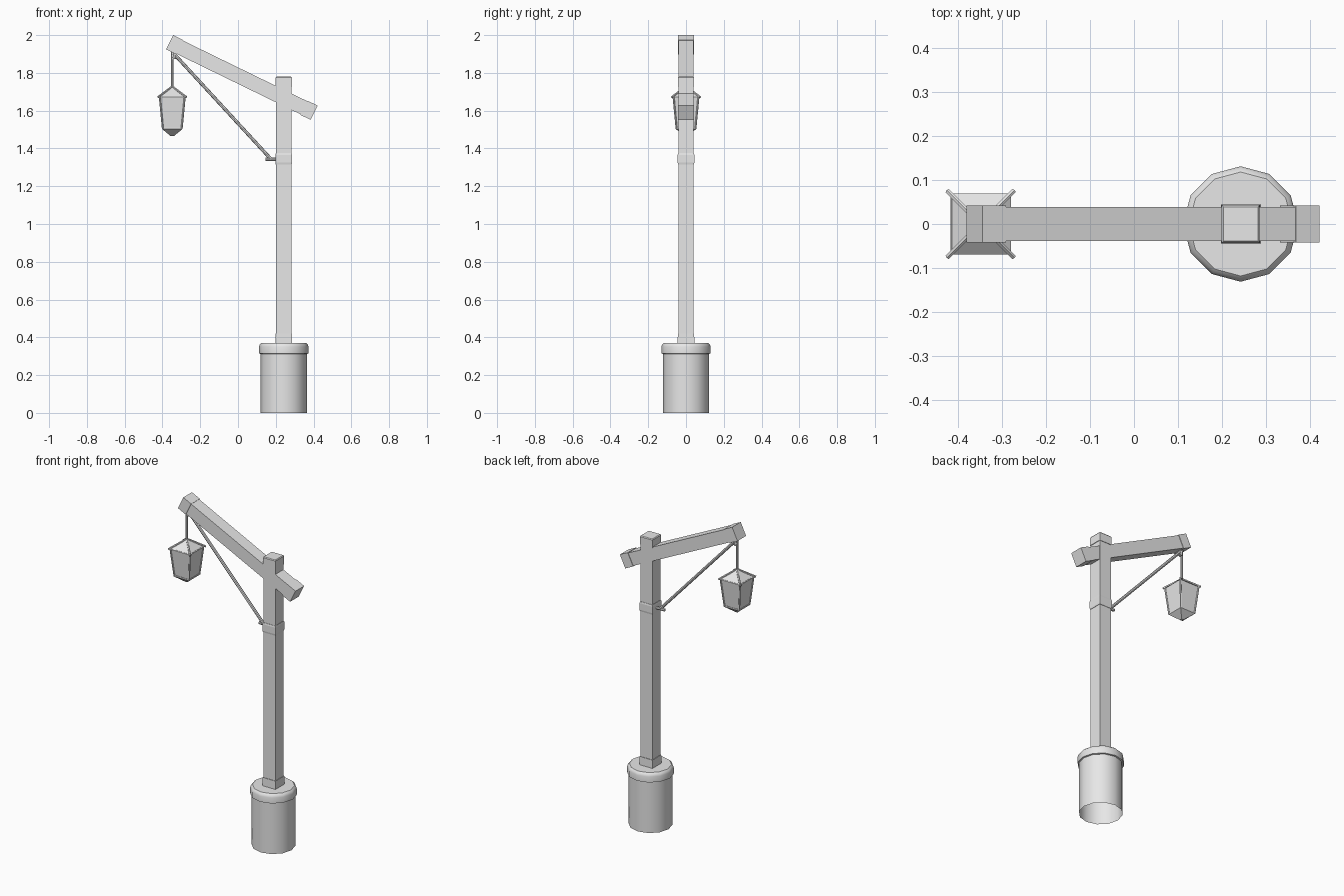
import bpy
import bmesh
from math import cos, sin, pi, sqrt, atan2
from mathutils import Vector

old = bpy.data.objects.get("Cube")
if old:
    bpy.data.objects.remove(old, do_unlink=True)

# Single plain material
grey = bpy.data.materials.new("plain grey")
grey.use_nodes = True
colour = (0.8, 0.8, 0.8, 1)
grey.diffuse_color = colour
grey.node_tree.nodes["Principled BSDF"].inputs["Base Color"].default_value = colour

POST_X = 0.242
LAMP_X = -0.348


def finish(name, bm, smooth=False):
    bmesh.ops.recalc_face_normals(bm, faces=bm.faces)
    mesh = bpy.data.meshes.new(name)
    bm.to_mesh(mesh)
    bm.free()
    mesh.materials.append(grey)
    obj = bpy.data.objects.new(name, mesh)
    bpy.context.collection.objects.link(obj)
    if smooth:
        bpy.ops.object.select_all(action="DESELECT")
        obj.select_set(True)
        bpy.context.view_layer.objects.active = obj
        bpy.ops.object.shade_smooth_by_angle(angle=0.61)
    return obj


def lathe(name, x, profile, sides=4, bottom=True, smooth=False):
    """Stack rings of (half width, height); four sides give a square column."""
    bm = bmesh.new()
    grow, turn = (sqrt(2), pi / 4) if sides == 4 else (1, 0)
    rings = []
    for r, z in profile:
        angles = [turn + 2 * pi * i / sides for i in range(sides)]
        rings.append([bm.verts.new((x + r * grow * cos(a), r * grow * sin(a), z))
                      for a in angles])
    for low, high in zip(rings, rings[1:]):
        for i in range(sides):
            j = (i + 1) % sides
            bm.faces.new((low[i], low[j], high[j], high[i]))
    bm.faces.new(rings[-1])
    if bottom:
        bm.faces.new(rings[0][::-1])
    return finish(name, bm, smooth)


def rod(name, start, end, radius, sides=8):
    start, end = Vector(start), Vector(end)
    bm = bmesh.new()
    bmesh.ops.create_cone(bm, cap_ends=True, segments=sides, radius1=radius,
                          radius2=radius, depth=(end - start).length)
    obj = finish(name, bm, smooth=sides > 6)
    obj.location = (start + end) / 2
    obj.rotation_mode = "QUATERNION"
    obj.rotation_quaternion = (end - start).to_track_quat("Z", "Y")
    return obj


# Round base, open underneath, with a rounded rim
lathe("base", POST_X, [(0.123, 0), (0.123, 0.315)], 12, bottom=False, smooth=True)
lathe("base_rim", POST_X, [(0.122, 0.312), (0.131, 0.315), (0.131, 0.35),
                           (0.127, 0.362), (0.118, 0.37)], 12, smooth=True)

# Square post with its collars
lathe("post", POST_X, [(0.04, 0.36), (0.04, 1.77)])
lathe("post_foot", POST_X, [(0.045, 0.365), (0.043, 0.42)])
lathe("post_band", POST_X, [(0.042, 1.315), (0.044, 1.325), (0.044, 1.365), (0.042, 1.375)])
lathe("post_cap", POST_X, [(0.043, 1.725), (0.043, 1.775), (0.039, 1.78)])

# Sloping beam with a sleeve on each end
high_end = Vector((-0.362, 0, 1.962))
low_end = Vector((0.403, 0, 1.589))
span = low_end - high_end
tilt = atan2(-span.z, span.x)


def beam_piece(name, begin, stop, half):
    bm = bmesh.new()
    bmesh.ops.create_cube(bm, size=1)
    bmesh.ops.scale(bm, verts=bm.verts,
                    vec=((stop - begin) * span.length, 2 * half, 2 * half))
    obj = finish(name, bm)
    obj.location = high_end + span * (begin + stop) / 2
    obj.rotation_euler.y = tilt


beam_piece("beam", 0.01, 0.99, 0.039)
beam_piece("beam_sleeve_high", 0, 0.07, 0.042)
beam_piece("beam_sleeve_low", 0.93, 1, 0.042)

# Thin brace and its fixings
rod("brace", (-0.338, 0, 1.9), (0.175, 0, 1.343), 0.009)
rod("brace_bracket", (0.145, 0, 1.343), (0.205, 0, 1.343), 0.009)
rod("brace_hook", (-0.338, 0, 1.873), (-0.345, 0, 1.92), 0.012)

# Hanging lantern
rod("lantern_hanger", (LAMP_X, 0, 1.71), (LAMP_X, 0, 1.92), 0.007)
lathe("lantern_body", LAMP_X, [(0.05, 1.505), (0.066, 1.675)])
lathe("lantern_roof", LAMP_X, [(0.069, 1.672), (0.006, 1.725)])
lathe("lantern_bottom", LAMP_X, [(0.008, 1.465), (0.053, 1.502), (0.053, 1.51)])

# Corner bars of the lantern
for sx, side in ((1, "left"), (-1, "right")):
    for sy, depth in ((-1, "front"), (1, "back")):
        def corner(half, z):
            return (LAMP_X + sx * half, sy * half, z)
        tag = depth + "_" + side
        rod("lantern_bar_" + tag, corner(0.05, 1.503), corner(0.067, 1.68), 0.005, 6)
        rod("roof_bar_" + tag, corner(0.075, 1.672), corner(0.004, 1.725), 0.006, 6)
